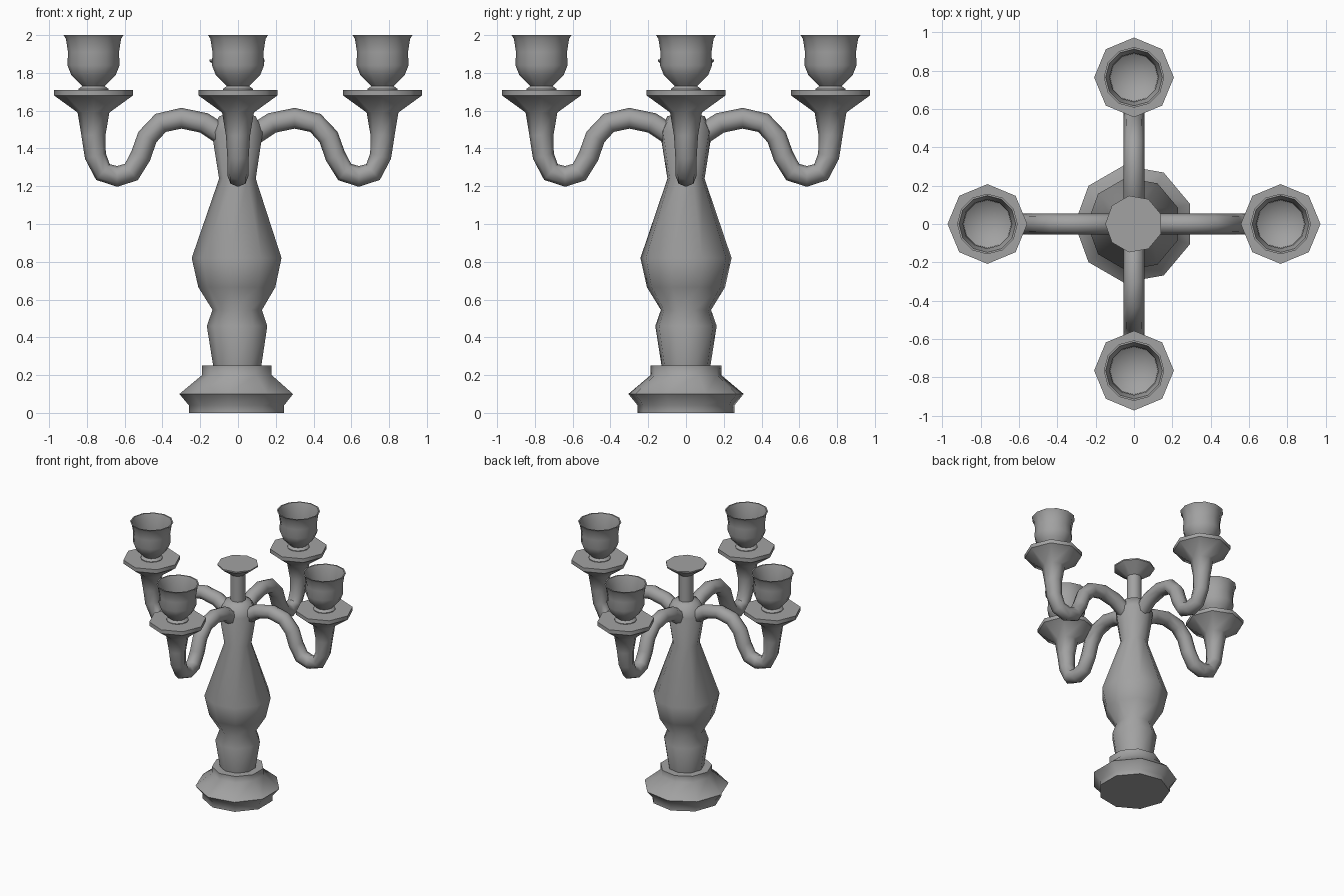
import bpy, bmesh
from math import radians, sin, cos, tau, pi
from mathutils import Vector, Matrix

default = bpy.data.objects.get("Cube")
if default:
    bpy.data.objects.remove(default, do_unlink=True)

GREY = (0.36, 0.36, 0.36, 1)
metal = bpy.data.materials.new("grey metal")
metal.use_nodes = True
metal.diffuse_color = GREY
metal.node_tree.nodes["Principled BSDF"].inputs["Base Color"].default_value = GREY


def sweep(name, rings, sides, phase=0.0, turn=0.0):
    """Skin rings given as (centre, tangent, radius) lying in the xz plane."""
    bm = bmesh.new()
    loops = []
    for centre, tangent, radius in rings:
        side = Vector((0, 1, 0))
        out = side.cross(tangent).normalized()
        if radius == 0:
            loops.append([bm.verts.new(centre)] * sides)
            continue
        angles = [phase + tau * i / sides for i in range(sides)]
        loops.append([bm.verts.new(centre + radius * (out * cos(a) + side * sin(a)))
                      for a in angles])
    for low, high in zip(loops, loops[1:]):
        for i in range(sides):
            j = (i + 1) % sides
            corners = list(dict.fromkeys((low[i], low[j], high[j], high[i])))
            bm.faces.new(corners)
    # Close the open ends
    for loop in (loops[0], loops[-1]):
        if len(set(loop)) == sides:
            bm.faces.new(loop)
    bmesh.ops.recalc_face_normals(bm, faces=bm.faces)
    bm.transform(Matrix.Rotation(turn, 4, "Z"))
    mesh = bpy.data.meshes.new(name)
    bm.to_mesh(mesh)
    bm.free()
    mesh.materials.append(metal)
    obj = bpy.data.objects.new(name, mesh)
    bpy.context.collection.objects.link(obj)
    bpy.ops.object.select_all(action="DESELECT")
    obj.select_set(True)
    bpy.context.view_layer.objects.active = obj
    bpy.ops.object.shade_smooth_by_angle(angle=radians(50))
    return obj


def lathe(name, profile, sides, x=0.0, phase=0.0, turn=0.0):
    """Turn a profile of (radius, height) about a vertical axis."""
    up = Vector((0, 0, 1))
    return sweep(name, [(Vector((x, 0, z)), up, r) for r, z in profile], sides, phase, turn)


def tube(name, path, sides, turn):
    """Tube along (distance, height, radius) points."""
    points = [Vector((d, 0, z)) for d, z, r in path]
    rings = []
    for i, p in enumerate(points):
        before, after = points[max(i - 1, 0)], points[min(i + 1, len(points) - 1)]
        tangent = (p - before).normalized() + (after - p).normalized()
        rings.append((p, tangent.normalized(), path[i][2]))
    return sweep(name, rings, sides, 0, turn)


# Nine-sided foot and turned column
lathe("foot", [(0.26, 0), (0.26, 0.04), (0.31, 0.1), (0.19, 0.2), (0.19, 0.25)], 9, phase=pi)
lathe("column", [(0.13, 0.24), (0.165, 0.46), (0.135, 0.545), (0.21, 0.665), (0.245, 0.82),
                 (0.1, 1.24), (0.14, 1.49), (0.1, 1.57), (0.05, 1.585)], 9, phase=pi)

# Central stem with its small flared disc
lathe("centre_stem", [(0.055, 1.56), (0.055, 1.79), (0.15, 1.86), (0.15, 1.87)], 9, phase=pi)

# Curved arm that flares into a drip pan
ARM = [(0.08, 1.47, 0.055), (0.18, 1.535, 0.055), (0.3, 1.56, 0.055), (0.41, 1.535, 0.055),
       (0.48, 1.46, 0.055), (0.515, 1.36, 0.055), (0.565, 1.275, 0.055), (0.64, 1.252, 0.055),
       (0.715, 1.275, 0.055), (0.755, 1.36, 0.057), (0.765, 1.47, 0.064), (0.765, 1.59, 0.084),
       (0.765, 1.68, 0.208), (0.765, 1.71, 0.208)]

# Hollow candle cup on a short neck
CUP = [(0.08, 1.705), (0.08, 1.715), (0.06, 1.73), (0.075, 1.745), (0.118, 1.79), (0.138, 1.84),
       (0.135, 1.91), (0.146, 1.98), (0.158, 2.0), (0.148, 2.0), (0.128, 1.93), (0.125, 1.85),
       (0.0, 1.76)]

for i, place in enumerate(("left", "back", "right", "front")):
    turn = i * pi / 2
    tube(place + "_arm", ARM, 8, turn)
    lathe(place + "_candle_cup", CUP, 12, x=0.765, turn=turn)
